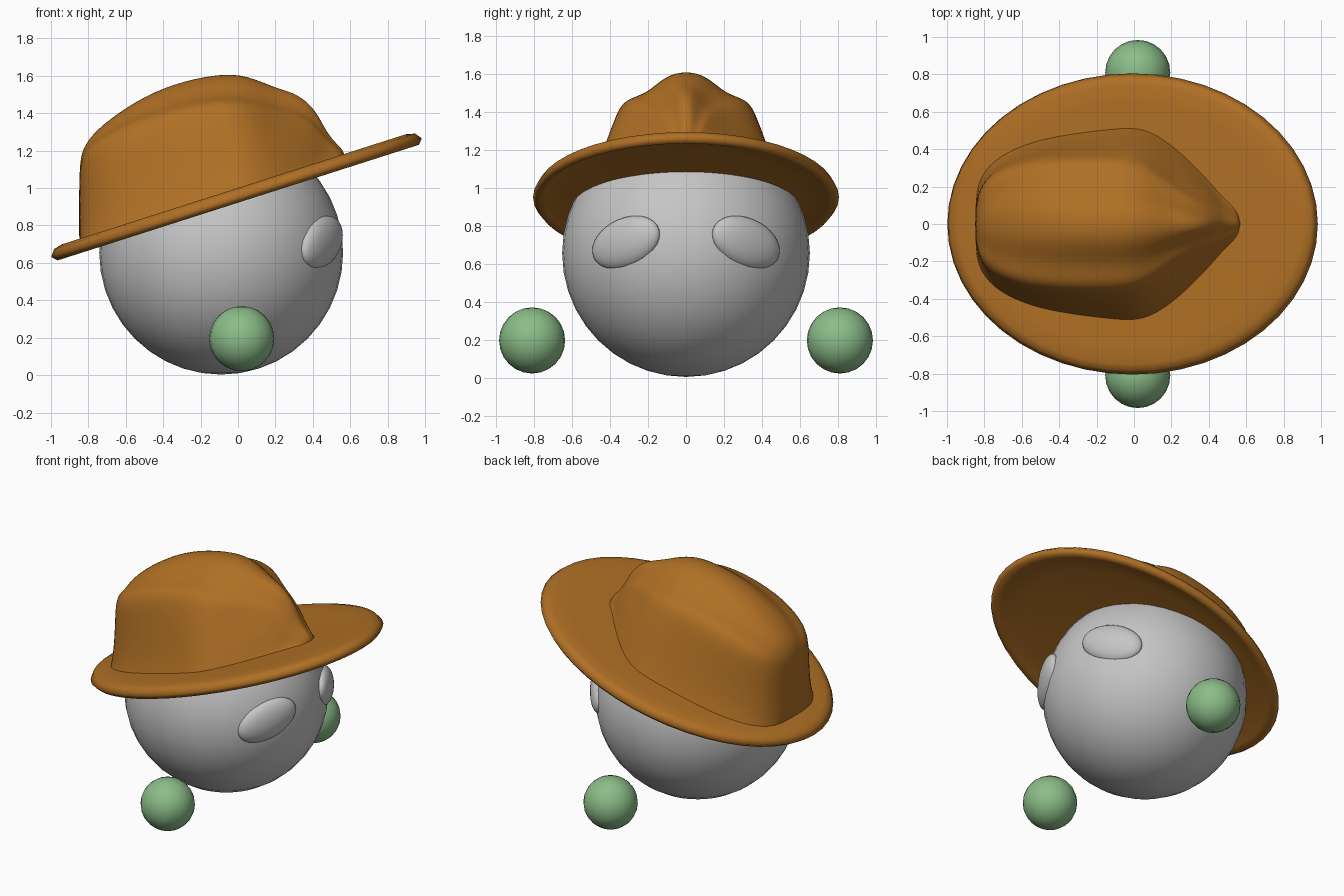
import bpy, bmesh, math
from mathutils import Matrix, Vector

if "Cube" in bpy.data.objects:
    bpy.data.objects.remove(bpy.data.objects["Cube"])

SLOPE = 0.32                      # tilt of the brim
TILT = math.atan(SLOPE)


def material(name, rgb):
    m = bpy.data.materials.new(name)
    m.diffuse_color = (*rgb, 1)
    m.use_nodes = True
    m.node_tree.nodes["Principled BSDF"].inputs["Base Color"].default_value = m.diffuse_color
    return m


GREY = material("pale grey", (0.56, 0.56, 0.56))
GREEN = material("soft green", (0.26, 0.51, 0.25))
BROWN = material("tan brown", (0.43, 0.16, 0.018))


def finish(bm, name, mat, subsurf=0):
    bmesh.ops.recalc_face_normals(bm, faces=bm.faces)
    mesh = bpy.data.meshes.new(name)
    for f in bm.faces:
        f.smooth = True
    bm.to_mesh(mesh)
    bm.free()
    mesh.materials.append(mat)
    ob = bpy.data.objects.new(name, mesh)
    bpy.context.collection.objects.link(ob)
    if subsurf:
        mod = ob.modifiers.new("smooth", 'SUBSURF')
        mod.levels = mod.render_levels = subsurf
    return ob


def ball(matrix, seg=32):
    bm = bmesh.new()
    bmesh.ops.create_uvsphere(bm, u_segments=seg, v_segments=seg // 2, radius=1, matrix=matrix)
    return bm


def bridge(bm, rings, closed):
    n = len(rings[0])
    for a, b in zip(rings, rings[1:]):
        for i in range(n if closed else n - 1):
            j = (i + 1) % n
            bm.faces.new((a[i], a[j], b[j], b[i]))


# Head: sphere cut off where the hat sits
bm = ball(Matrix.Translation((-0.09, 0, 0.655)) @ Matrix.Scale(0.652, 4), 40)
bmesh.ops.bisect_plane(bm, geom=bm.verts[:] + bm.edges[:] + bm.faces[:],
                       plane_co=(0, 0, 0.965), plane_no=(-SLOPE, 0, 1), clear_outer=True)
finish(bm, "head", GREY)

# Eyes and hands, mirrored across y
for s, side in ((1, "left"), (-1, "right")):
    normal = Vector((math.cos(math.radians(30)), s * 0.5, 0))
    inward = Vector((0.5, -s * normal.x, 0))
    a = math.radians(20)
    long_axis = inward * math.cos(a) + Vector((0, 0, math.sin(a)))
    short_axis = normal.cross(long_axis)
    m = Matrix((long_axis * 0.21, short_axis * 0.13, normal * 0.065)).transposed().to_4x4()
    finish(ball(Matrix.Translation((0.445, s * 0.315, 0.71)) @ m), side + "_eye", GREY)
    finish(ball(Matrix.Translation((0.02, s * 0.81, 0.195)) @ Matrix.Scale(0.174, 4), 24),
           side + "_hand", GREEN)

# Brim: tilted oval disc with a soft rolled lip
bm = bmesh.new()
profile = [(0.3, 0.03), (0.8, 0.025), (0.93, 0.01), (0.975, -0.003), (1.0, 0.025),
           (0.975, 0.06), (0.93, 0.072), (0.8, 0.07), (0.3, 0.07)]
tilt = Matrix.Translation((0, 0, 0.925)) @ Matrix.Rotation(-TILT, 4, 'Y')
N = 48
rings = [[bm.verts.new(tilt @ Vector((1.04 * r * math.cos(t), 0.805 * r * math.sin(t), z)))
          for t in (2 * math.pi * i / N for i in range(N))] for r, z in profile]
bridge(bm, rings, True)
bm.faces.new(rings[0])
bm.faces.new(rings[-1])
finish(bm, "hat_brim", BROWN)

# Crown: cross-sections along x (x, shoulder half width, base half width, shoulder z, ridge z)
stations = [(-0.85, 0.09, 0.11, 1.10, 1.14), (-0.82, 0.20, 0.22, 1.20, 1.24),
            (-0.73, 0.29, 0.32, 1.27, 1.34), (-0.55, 0.345, 0.40, 1.36, 1.47),
            (-0.35, 0.36, 0.44, 1.43, 1.565), (-0.10, 0.36, 0.47, 1.475, 1.62),
            (0.05, 0.34, 0.48, 1.46, 1.61), (0.20, 0.22, 0.39, 1.42, 1.54),
            (0.32, 0.14, 0.28, 1.40, 1.51), (0.42, 0.10, 0.18, 1.33, 1.42),
            (0.48, 0.07, 0.12, 1.25, 1.28), (0.57, 0.04, 0.07, 1.19, 1.20)]
bm = bmesh.new()
rings = []
for x, ws, wb, zs, zt in stations:
    zb = 0.97 + SLOPE * x
    wall = zs - zb
    half = [(wb + 0.05, zb), (wb + 0.01, zb + 0.2 * wall), (0.6 * wb + 0.4 * ws, zb + 0.55 * wall),
            (ws + 0.01, zb + 0.86 * wall), (0.9 * ws, zs),
            (0.6 * ws, zs + 0.15 * (zt - zs)), (0.3 * ws, zt - 0.15 * (zt - zs))]
    section = half + [(0, zt)] + [(-y, z) for y, z in reversed(half)]
    rings.append([bm.verts.new((x, y, z)) for y, z in section])
bridge(bm, rings, False)
bm.faces.new(rings[0])
bm.faces.new(rings[-1])
finish(bm, "hat_crown", BROWN, 2)
